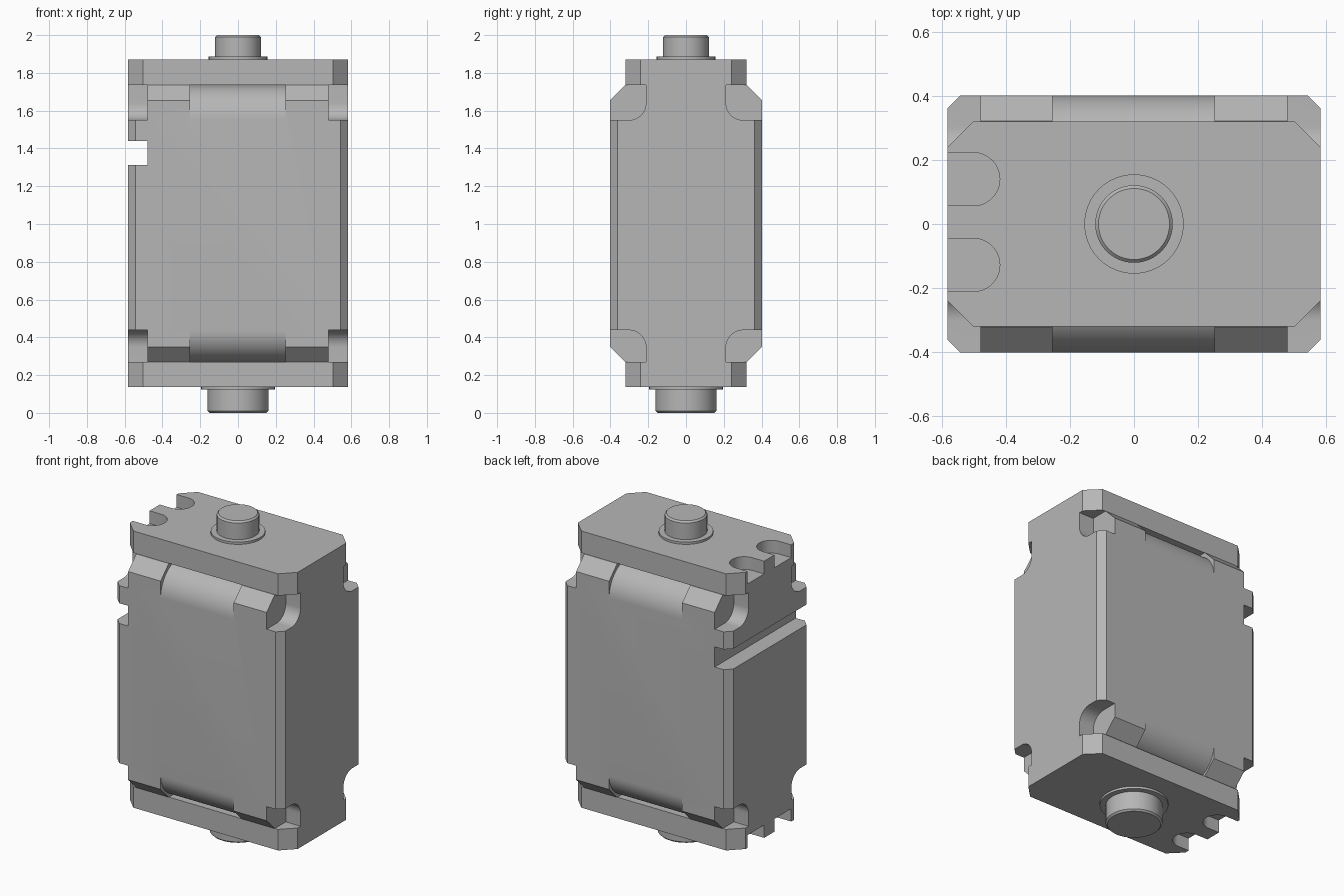
import bpy, bmesh, math
from mathutils import Vector

cube = bpy.data.objects.get("Cube")
if cube:
    bpy.data.objects.remove(cube, do_unlink=True)

grey = bpy.data.materials.new("plain grey")
grey.use_nodes = True
COLOUR = (0.47, 0.47, 0.47, 1)
grey.diffuse_color = COLOUR
grey.node_tree.nodes["Principled BSDF"].inputs["Base Color"].default_value = COLOUR

HX, HY = 0.582, 0.402          # half width and half depth of the case
LOW, HIGH = 0.27, 1.735        # case height range
BASE, CAP = 0.138, 1.872       # outer faces of the end plates


def prism(name, profile, lo, hi, axis="z"):
    """Extrude a closed profile: (x, y) along z, or (y, z) along x."""
    def place(p, t):
        return Vector((p[0], p[1], t)) if axis == "z" else Vector((t, p[0], p[1]))
    bm = bmesh.new()
    face = bm.faces.new([bm.verts.new(place(p, lo)) for p in profile])
    step = place((0, 0), hi - lo)
    new = bmesh.ops.extrude_face_region(bm, geom=[face])["geom"]
    bmesh.ops.translate(bm, vec=step, verts=[v for v in new if isinstance(v, bmesh.types.BMVert)])
    bmesh.ops.recalc_face_normals(bm, faces=bm.faces)
    mesh = bpy.data.meshes.new(name)
    bm.to_mesh(mesh)
    bm.free()
    mesh.materials.append(grey)
    obj = bpy.data.objects.new(name, mesh)
    bpy.context.collection.objects.link(obj)
    return obj


def select(obj):
    bpy.ops.object.select_all(action="DESELECT")
    obj.select_set(True)
    bpy.context.view_layer.objects.active = obj


def cut(obj, cutter):
    cutter.hide_render = True
    mod = obj.modifiers.new("cut", "BOOLEAN")
    mod.operation, mod.solver, mod.object = "DIFFERENCE", "EXACT", cutter
    select(obj)
    bpy.ops.object.modifier_apply(modifier=mod.name)
    bpy.data.objects.remove(cutter, do_unlink=True)


def smooth(obj):
    select(obj)
    bpy.ops.object.shade_smooth_by_angle(angle=math.radians(25))


def octagon(hx, hy, c):
    return [(hx, c - hy), (hx, hy - c), (hx - c, hy), (c - hx, hy),
            (-hx, hy - c), (-hx, c - hy), (c - hx, -hy), (hx - c, -hy)]


def arc(cx, cy, r, start, end, steps=16):
    angles = [math.radians(start + (end - start) * i / steps) for i in range(steps + 1)]
    return [(cx + r * math.cos(a), cy + r * math.sin(a)) for a in angles]


# Main case with chamfered upright edges
case = prism("case", octagon(HX, HY, 0.04), LOW, HIGH)
OUT = 0.06
chamfer = [(HY - 0.08 - OUT, OUT), (HY + OUT, -0.08 - OUT), (HY + OUT, OUT)]


def rounding(r):
    return arc(HY - r, -r, r, 0, 90) + [(HY - r, OUT), (HY + OUT, OUT), (HY + OUT, -r)]


def notch(r):
    return arc(0.302, 0.09 - r, 0.09, 180, 270) + [(HY + OUT, -r), (HY + OUT, OUT), (0.212, OUT)]


# End edges: chamfers, rounded middle stretches and corner notches
for edge, up, size in ((HIGH, 1, 0.185), (LOW, -1, 0.168)):
    for side in (-1, 1):
        def turned(profile):
            return [(side * y, edge + up * z) for y, z in profile]
        cut(case, prism("chamfer_cutter", turned(chamfer), -0.7, 0.7, "x"))
        cut(case, prism("round_cutter", turned(rounding(size)), -0.255, 0.252, "x"))
        for lo, hi in ((-0.7, -0.48), (0.48, 0.7)):
            cut(case, prism("notch_cutter", turned(notch(size)), lo, hi, "x"))

# Groove across the right side
cut(case, prism("groove_cutter", [(-0.6, 1.313), (0.6, 1.313), (0.6, 1.44), (-0.6, 1.44)],
                -0.7, -0.48, "x"))
smooth(case)

# End plates with two round-ended slots on the right edge
for name, lo, hi, slot_lo, slot_hi in (("top_plate", HIGH, CAP, CAP - 0.08, CAP + 0.1),
                                       ("bottom_plate", BASE, LOW, BASE - 0.1, BASE + 0.08)):
    plate = prism(name, octagon(HX, 0.32, 0.08), lo, hi)
    for y in (0.14, -0.128):
        outline = arc(-0.502, y, 0.083, -90, 90, 24) + [(-0.7, y + 0.083), (-0.7, y - 0.083)]
        cut(plate, prism("slot_cutter", outline, slot_lo, slot_hi))
    smooth(plate)


# Round studs with flat collars
def disc(name, radius, face, end, rim):
    obj = prism(name, arc(0, 0, radius, 0, 352.5, 47), min(face, end), max(face, end))
    if rim:
        bm = bmesh.new()
        bm.from_mesh(obj.data)
        edges = [e for e in bm.edges if all(abs(v.co.z - end) < 1e-4 for v in e.verts)]
        bmesh.ops.bevel(bm, geom=edges, offset=rim, segments=1, affect="EDGES")
        bm.to_mesh(obj.data)
        bm.free()
    smooth(obj)


disc("top_collar", 0.155, CAP, CAP + 0.014, 0)
disc("top_stud", 0.121, CAP, 2.0, 0.01)
disc("bottom_collar", 0.195, BASE, BASE - 0.014, 0)
disc("bottom_stud", 0.161, BASE, 0.0, 0.01)
